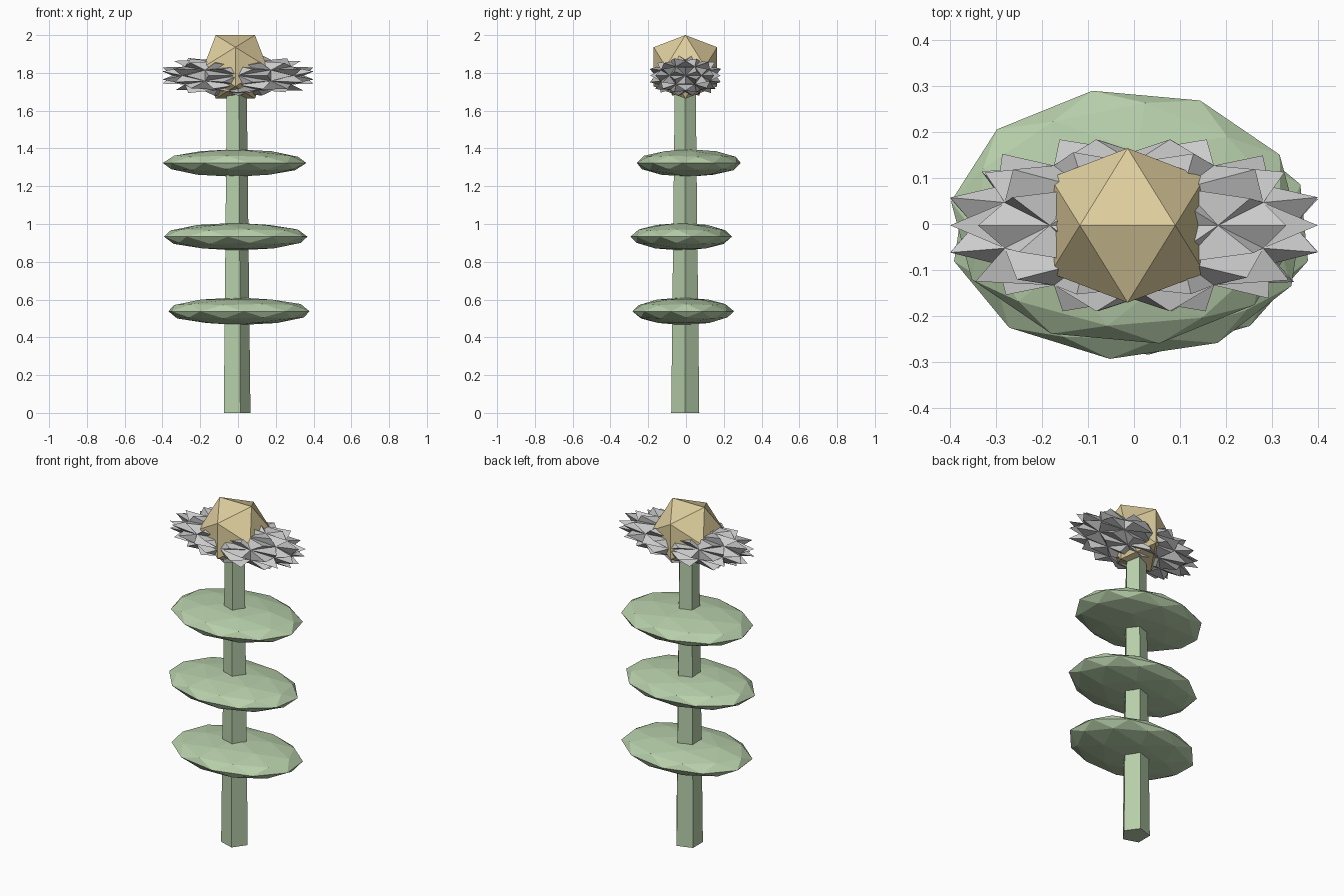
import bpy, bmesh, math, random
from mathutils import Matrix, Vector

if "Cube" in bpy.data.objects:
    bpy.data.objects.remove(bpy.data.objects["Cube"])

random.seed(4)


def material(name, rgb):
    m = bpy.data.materials.new(name)
    m.diffuse_color = (*rgb, 1)
    m.use_nodes = True
    m.node_tree.nodes["Principled BSDF"].inputs["Base Color"].default_value = m.diffuse_color
    return m


green = material("leaf_green", (0.47, 0.62, 0.40))
gold = material("gold", (0.74, 0.62, 0.34))


def add_object(name, bm, loc, mat=None):
    bmesh.ops.recalc_face_normals(bm, faces=bm.faces)
    me = bpy.data.meshes.new(name)
    bm.to_mesh(me)
    bm.free()
    ob = bpy.data.objects.new(name, me)
    ob.location = loc
    bpy.context.collection.objects.link(ob)
    if mat:
        me.materials.append(mat)
    return ob


def ico(sub, scale, rot):
    bm = bmesh.new()
    bmesh.ops.create_icosphere(bm, subdivisions=sub, radius=1)
    bm.transform(Matrix.Diagonal((*scale, 1)) @ rot)
    return bm


# Rotation that puts an icosahedron edge on top, running along x
edge_up = Matrix.Rotation(-math.radians(31.717), 4, 'Y')

# Tapered five-sided stem
bm = bmesh.new()
bmesh.ops.create_cone(bm, cap_ends=True, segments=5, radius1=0.078, radius2=0.058, depth=1.75)
ang = max((v.co for v in bm.verts), key=lambda c: c.x)
bm.transform(Matrix.Rotation(-math.atan2(ang.y, ang.x), 4, 'Z'))
add_object("stem", bm, (-0.012, -0.004, 0.875), green)

# Three flat faceted leaf discs: x, y, z, half sizes, turn
discs = [(0.005, -0.015, 0.538, 0.385, 0.27, 40),
         (-0.012, -0.025, 0.933, 0.388, 0.27, 30),
         (-0.018, 0.015, 1.323, 0.383, 0.28, 11)]
for i, (x, y, z, hx, hy, turn) in enumerate(discs):
    bm = ico(2, (hx, hy, 0.073), Matrix.Rotation(math.radians(turn), 4, 'Z'))
    add_object(f"leaf_disc_{i + 1}", bm, (x, y, z), green)

# Spiky stretched petal ruff: every face of a ball raised to a point
bm = ico(2, (0.87, 0.87, 0.87), edge_up)
poked = bmesh.ops.poke(bm, faces=bm.faces[:])
for v in poked["verts"]:
    v.co = v.co.normalized() * random.uniform(1.06, 1.15)
for v in bm.verts:
    c = v.co
    v.co = Vector((max(-0.40, min(0.40, c.x * 0.40)),
                   max(-0.187, min(0.187, c.y * 0.185)),
                   max(-0.106, min(0.106, c.z * 0.108))))
add_object("petal_ruff", bm, (0, -0.003, 1.786))

# Golden flower centre
add_object("flower_centre", ico(1, (0.1975,) * 3, edge_up), (-0.014, -0.003, 1.832), gold)
